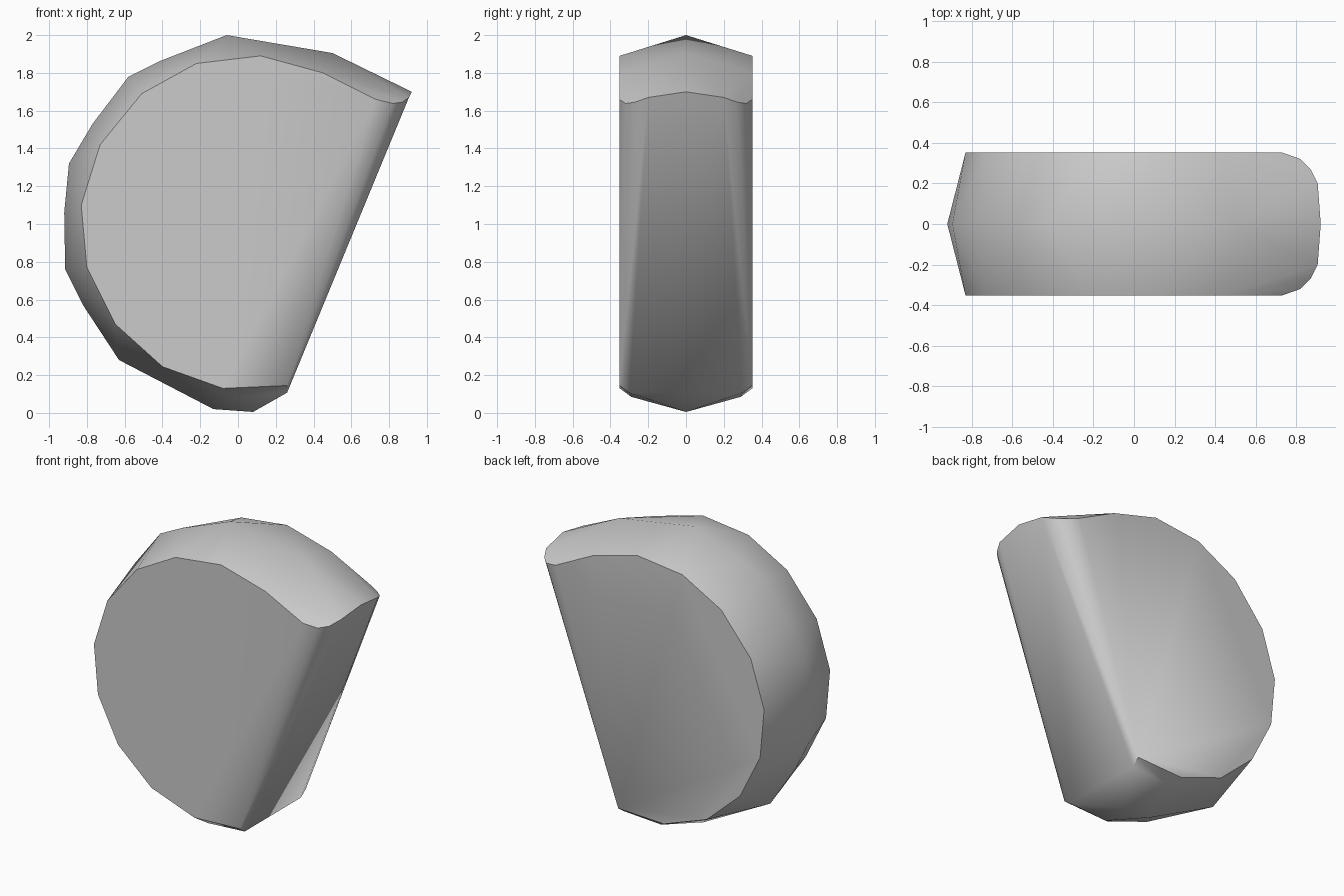
import bpy
import bmesh
import math

cube = bpy.data.objects.get("Cube")
if cube:
    bpy.data.objects.remove(cube, do_unlink=True)

HALF = 0.352  # half thickness of the slab

# Flat side outline (x, z)
side = [(0.26, 0.145), (-0.08, 0.13), (-0.40, 0.245), (-0.65, 0.47),
        (-0.80, 0.77), (-0.83, 1.10), (-0.73, 1.42), (-0.51, 1.69),
        (-0.22, 1.85), (0.12, 1.89), (0.45, 1.80), (0.73, 1.66)]

# Raised ridge around the rim (x, z)
ridge = [(0.08, 0.005), (-0.13, 0.02), (-0.63, 0.28), (-0.82, 0.57),
         (-0.915, 0.76), (-0.92, 1.06), (-0.895, 1.32), (-0.77, 1.53),
         (-0.58, 1.78), (-0.42, 1.86), (-0.06, 2.0), (0.50, 1.905),
         (0.92, 1.70)]

# Rounded corners of the cut face and the chipped lower end (x, y, z)
corners = [(0.82, 0.32, 1.638), (0.87, 0.27, 1.645), (0.905, 0.20, 1.67),
           (0.26, 0.30, 0.107), (-0.02, 0.29, 0.085)]

points = [(x, 0, z) for x, z in ridge]
for s in (-1, 1):
    points += [(x, s * HALF, z) for x, z in side]
    points += [(x, s * y, z) for x, y, z in corners]

# Wrap the outlines into one faceted solid
bm = bmesh.new()
for p in points:
    bm.verts.new(p)
hull = bmesh.ops.convex_hull(bm, input=bm.verts[:])
loose = [v for v in bm.verts if not v.link_faces]
bmesh.ops.delete(bm, geom=loose, context='VERTS')
bmesh.ops.dissolve_limit(bm, angle_limit=math.radians(1),
                         verts=bm.verts[:], edges=bm.edges[:])
bmesh.ops.recalc_face_normals(bm, faces=bm.faces[:])

mesh = bpy.data.meshes.new("half_disc_stone")
bm.to_mesh(mesh)
bm.free()
stone = bpy.data.objects.new("half_disc_stone", mesh)
bpy.context.collection.objects.link(stone)

# Plain grey
grey = bpy.data.materials.new("stone_grey")
grey.use_nodes = True
colour = (0.6, 0.6, 0.6, 1)
grey.diffuse_color = colour
grey.node_tree.nodes["Principled BSDF"].inputs["Base Color"].default_value = colour
mesh.materials.append(grey)

# Soft facets with crisp side edges
bpy.ops.object.select_all(action='DESELECT')
stone.select_set(True)
bpy.context.view_layer.objects.active = stone
bpy.ops.object.shade_smooth_by_angle(angle=math.radians(40))
